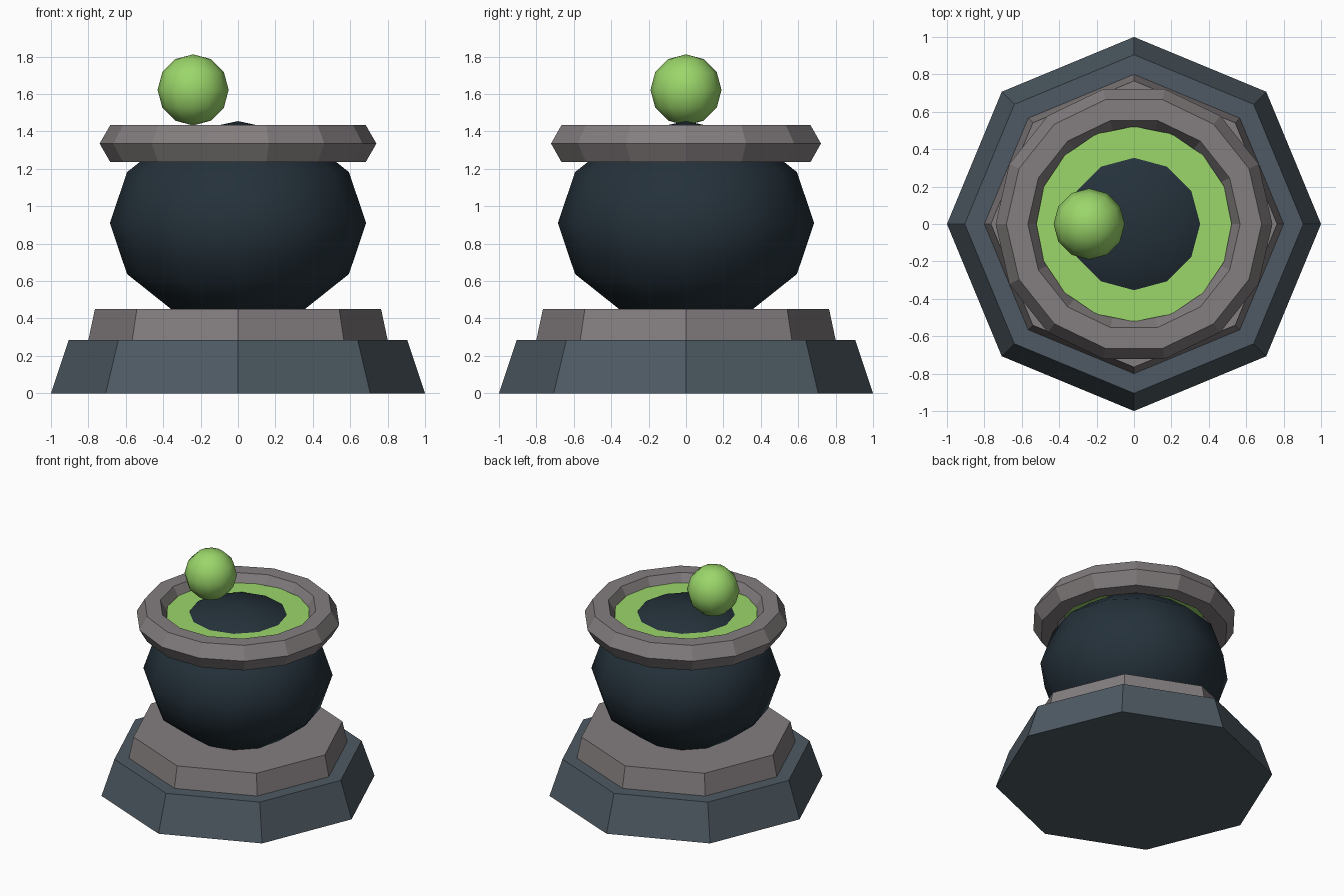
import bpy

if "Cube" in bpy.data.objects:
    bpy.data.objects.remove(bpy.data.objects["Cube"])


def material(name, rgb):
    """Flat colour given in 0-255 sRGB, stored as linear values."""
    def linear(c):
        c /= 255
        return c / 12.92 if c <= 0.04045 else ((c + 0.055) / 1.055) ** 2.4
    mat = bpy.data.materials.new(name)
    mat.diffuse_color = (*[linear(c) for c in rgb], 1)
    mat.use_nodes = True
    mat.node_tree.nodes["Principled BSDF"].inputs["Base Color"].default_value = mat.diffuse_color
    return mat


slate = material("slate", (78, 90, 99))
stone = material("warm grey stone", (131, 125, 126))
iron = material("dark iron", (36, 49, 58))
green = material("bright green", (155, 214, 106))


def finish(name, mat, smooth=False):
    obj = bpy.context.object
    obj.name = obj.data.name = name
    obj.data.materials.append(mat)
    if smooth:
        bpy.ops.object.shade_smooth()
    return obj


def frustum(name, mat, sides, r_bottom, r_top, z0, z1):
    bpy.ops.mesh.primitive_cone_add(vertices=sides, radius1=r_bottom, radius2=r_top,
                                    depth=z1 - z0, location=(0, 0, (z0 + z1) / 2))
    return finish(name, mat)


def ball(name, mat, radius, location, squash=1):
    bpy.ops.mesh.primitive_uv_sphere_add(segments=12, ring_count=6,
                                         radius=radius, location=location)
    obj = finish(name, mat, smooth=True)
    obj.scale.z = squash
    return obj


# Octagonal plinth in two tiers
frustum("plinth_base", slate, 8, 1.0, 0.905, 0, 0.285)
frustum("plinth_step", stone, 8, 0.80, 0.765, 0.285, 0.45)

# Squashed round pot
ball("pot", iron, 0.685, (0, 0, 0.91), 0.545 / 0.685)

# Faceted rim ring
bpy.ops.mesh.primitive_torus_add(major_segments=14, minor_segments=6,
                                 major_radius=0.625, minor_radius=0.115,
                                 location=(0, 0, 1.335))
finish("rim", stone)
bpy.ops.object.shade_flat()

# Liquid surface inside the rim, and the bubble above it
frustum("liquid", green, 16, 0.522, 0.522, 1.335, 1.373)
ball("bubble", green, 0.19, (-0.24, 0, 1.622))
